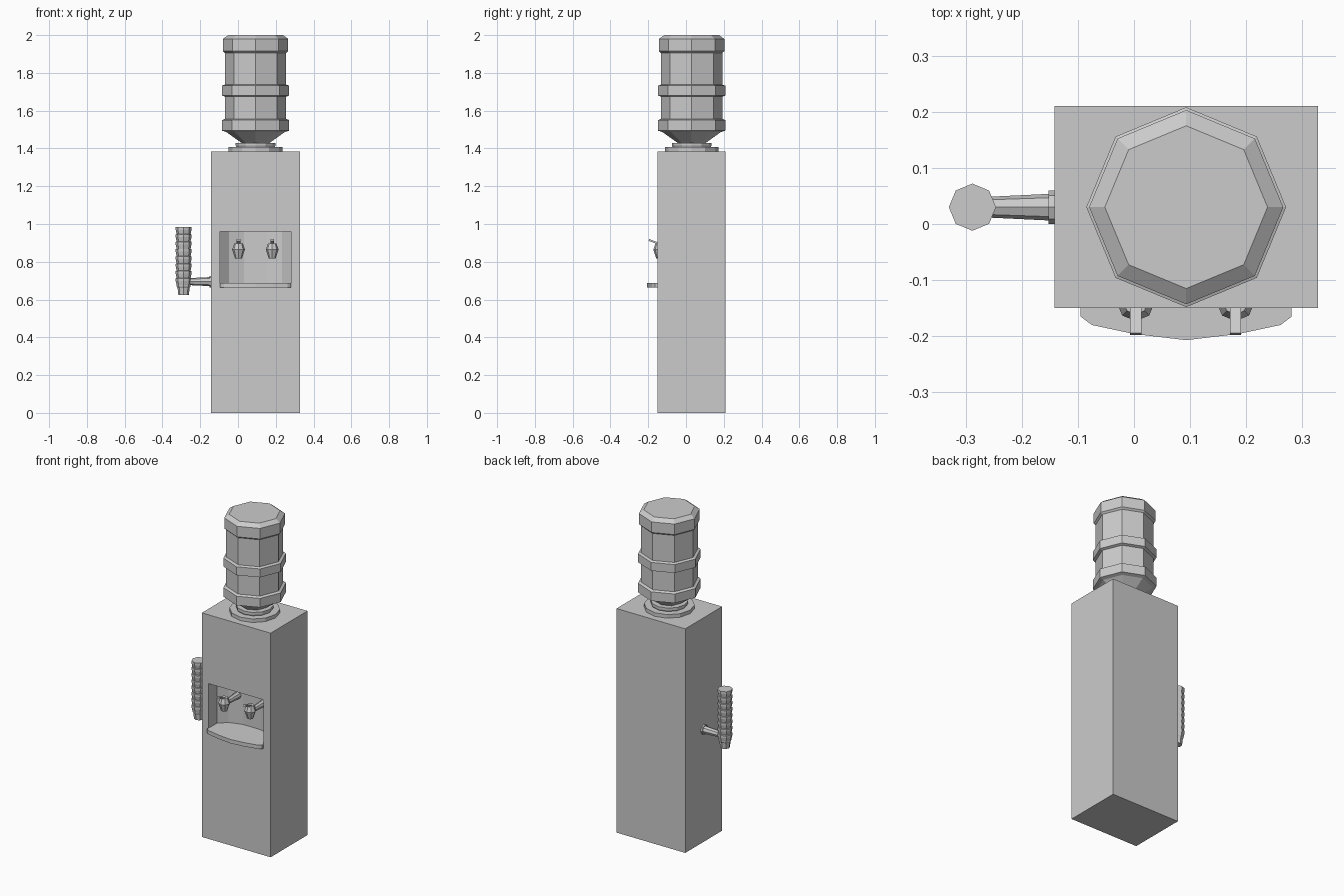
import bpy, bmesh, math
from mathutils import Matrix, Vector

cube = bpy.data.objects.get("Cube")
if cube:
    bpy.data.objects.remove(cube, do_unlink=True)

GREY = (0.6, 0.6, 0.6, 1)
mat = bpy.data.materials.new("plain grey")
mat.use_nodes = True
mat.diffuse_color = GREY
mat.node_tree.nodes["Principled BSDF"].inputs["Base Color"].default_value = GREY

CX, CY = 0.093, 0.03          # cabinet and bottle axis


def finish(name, bm):
    bmesh.ops.recalc_face_normals(bm, faces=bm.faces)
    mesh = bpy.data.meshes.new(name)
    bm.to_mesh(mesh)
    bm.free()
    mesh.materials.append(mat)
    obj = bpy.data.objects.new(name, mesh)
    bpy.context.collection.objects.link(obj)
    return obj


def lathe(name, profile, origin, sides=8, axis=(0, 0, 1)):
    """Closed flat-sided solid from (radius, height) pairs along an axis."""
    bm = bmesh.new()
    turn = Vector((0, 0, 1)).rotation_difference(Vector(axis)).to_matrix().to_4x4()
    place = Matrix.Translation(origin) @ turn
    rings = []
    for r, h in profile:
        angles = [math.tau * i / sides for i in range(sides)]
        rings.append([bm.verts.new(place @ Vector((r * math.cos(a), r * math.sin(a), h)))
                      for a in angles])
    for low, high in zip(rings, rings[1:]):
        for i in range(sides):
            j = (i + 1) % sides
            bm.faces.new((low[i], low[j], high[j], high[i]))
    bm.faces.new(rings[0])
    bm.faces.new(rings[-1])
    return finish(name, bm)


def prism(name, outline, bottom, top):
    """Vertical extrusion of a half outline (offset, y) mirrored about CX."""
    points = [(CX - d, y) for d, y in outline]
    points += [(CX + d, y) for d, y in reversed(outline) if d > 0]
    bm = bmesh.new()
    face = bm.faces.new([bm.verts.new((x, y, bottom)) for x, y in points])
    grown = bmesh.ops.extrude_face_region(bm, geom=[face])["geom"]
    moved = [v for v in grown if isinstance(v, bmesh.types.BMVert)]
    bmesh.ops.translate(bm, verts=moved, vec=(0, 0, top - bottom))
    return finish(name, bm)


# Cabinet with a curved-back dispensing recess
cabinet = prism("cabinet", [(0.235, -0.15), (0.235, 0.21)], 0, 1.385)
cutter = prism("recess_cutter", [(0.188, -0.3), (0.188, -0.07), (0.14, -0.025),
                                 (0.06, 0.0)], 0.685, 0.96)
cutter.hide_render = True
cut = cabinet.modifiers.new("recess", 'BOOLEAN')
cut.operation = 'DIFFERENCE'
cut.solver = 'EXACT'
cut.object = cutter
bpy.context.view_layer.objects.active = cabinet
bpy.ops.object.modifier_apply(modifier=cut.name)
bpy.data.objects.remove(cutter, do_unlink=True)

# Drip tray with a bowed front
prism("drip_tray", [(0.188, -0.145), (0.188, -0.165), (0.168, -0.18),
                    (0.093, -0.196), (0, -0.207)], 0.663, 0.687)

# Bottle seat and collar
lathe("bottle_seat", [(0.142, 1.385), (0.142, 1.407)], (CX, CY, 0), 12)
lathe("bottle_collar", [(0.1, 1.405), (0.105, 1.415), (0.105, 1.43)], (CX, CY, 0), 12)

# Inverted water bottle with raised bands
lathe("water_bottle", [
    (0.075, 1.4), (0.075, 1.43), (0.155, 1.487), (0.178, 1.494), (0.178, 1.55),
    (0.162, 1.557), (0.162, 1.674), (0.178, 1.68), (0.178, 1.732),
    (0.162, 1.738), (0.162, 1.905), (0.173, 1.915), (0.173, 1.98),
    (0.145, 2.0)], (CX, CY, 0))

# Two taps: supply pipe, spout and lever
for side, x in (("right", 0.003), ("left", 0.181)):
    lathe(side + "_tap_pipe", [(0.014, 0), (0.022, 0.145)], (x, -0.14, 0.86), 8, (0, 1, 0))
    lathe(side + "_tap_spout", [(0.018, 0.817), (0.034, 0.865), (0.022, 0.898)],
          (x, -0.139, 0))
    bm = bmesh.new()
    bmesh.ops.create_cube(bm, size=1, matrix=(
        Matrix.Translation((x, -0.168, 0.905)) @ Matrix.Rotation(-0.35, 4, 'X')
        @ Matrix.Diagonal((0.02, 0.06, 0.01, 1))))
    finish(side + "_tap_lever", bm)

# Stack of nested cups, one ridge per rim
stack = [(0.028, 0.625), (0.032, 0.662), (0.037, 0.67)]
RIMS = 8
step = (0.985 - 0.675) / RIMS
for i in range(RIMS):
    z = 0.675 + i * step
    stack += [(0.037, z), (0.042, z + step * 0.6), (0.042, z + step * 0.95)]
stack.append((0.042, 0.985))
lathe("cup_stack", stack, (-0.288, 0.03, 0))

# Cup holder arm and wall plate
lathe("holder_arm", [(0.018, 0), (0.024, 0.125)], (-0.27, 0.03, 0.695), 8, (1, 0, 0))
lathe("holder_plate", [(0.03, 0), (0.03, 0.015)], (-0.152, 0.03, 0.695), 8, (1, 0, 0))
